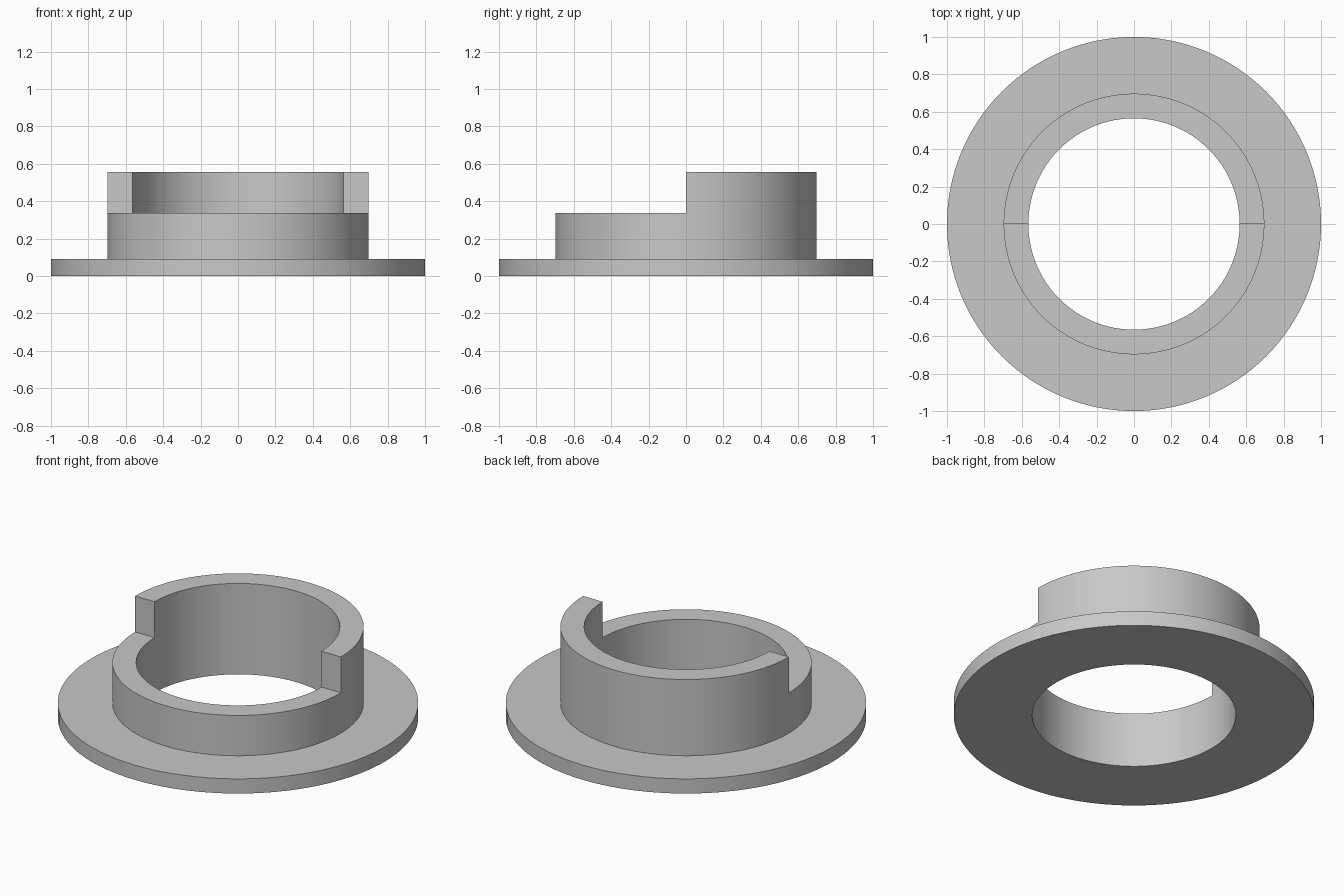
import bpy
import bmesh
from math import cos, sin, pi, radians

cube = bpy.data.objects.get("Cube")
if cube:
    bpy.data.objects.remove(cube, do_unlink=True)

BORE, COLLAR, FLANGE = 0.565, 0.697, 1.0
FLANGE_TOP, LOW_TOP, HIGH_TOP = 0.09, 0.337, 0.557
HALF_STEPS = 64

grey = bpy.data.materials.new("plain grey")
grey.use_nodes = True
colour = (0.58, 0.58, 0.58, 1)
grey.diffuse_color = colour
grey.node_tree.nodes["Principled BSDF"].inputs["Base Color"].default_value = colour

# Cross-sections as (radius, height): low front half and raised back half
base = [(BORE, 0), (FLANGE, 0), (FLANGE, FLANGE_TOP),
        (COLLAR, FLANGE_TOP), (COLLAR, LOW_TOP)]
step = [(COLLAR, LOW_TOP), (COLLAR, HIGH_TOP), (BORE, HIGH_TOP), (BORE, LOW_TOP)]
low_profile = base + step[-1:]
high_profile = base + step[1:]

bm = bmesh.new()


def section(profile, angle):
    return [bm.verts.new((r * cos(angle), r * sin(angle), z)) for r, z in profile]


def sweep_half(profile, start):
    rings = [section(profile, start + pi * i / HALF_STEPS)
             for i in range(HALF_STEPS + 1)]
    for a, b in zip(rings, rings[1:]):
        for i in range(len(profile)):
            j = (i + 1) % len(profile)
            bm.faces.new((a[i], b[i], b[j], a[j]))


sweep_half(high_profile, 0)
sweep_half(low_profile, pi)

# Upright end faces of the raised half
for angle in (0, pi):
    bm.faces.new(section(step, angle))

bmesh.ops.remove_doubles(bm, verts=bm.verts, dist=0.0001)
bmesh.ops.recalc_face_normals(bm, faces=bm.faces)

mesh = bpy.data.meshes.new("stepped_flanged_collar")
bm.to_mesh(mesh)
bm.free()
mesh.materials.append(grey)
collar = bpy.data.objects.new("stepped_flanged_collar", mesh)
bpy.context.collection.objects.link(collar)

# Smooth round walls with crisp edges
bpy.ops.object.select_all(action='DESELECT')
collar.select_set(True)
bpy.context.view_layer.objects.active = collar
bpy.ops.object.shade_smooth_by_angle(angle=radians(30))
